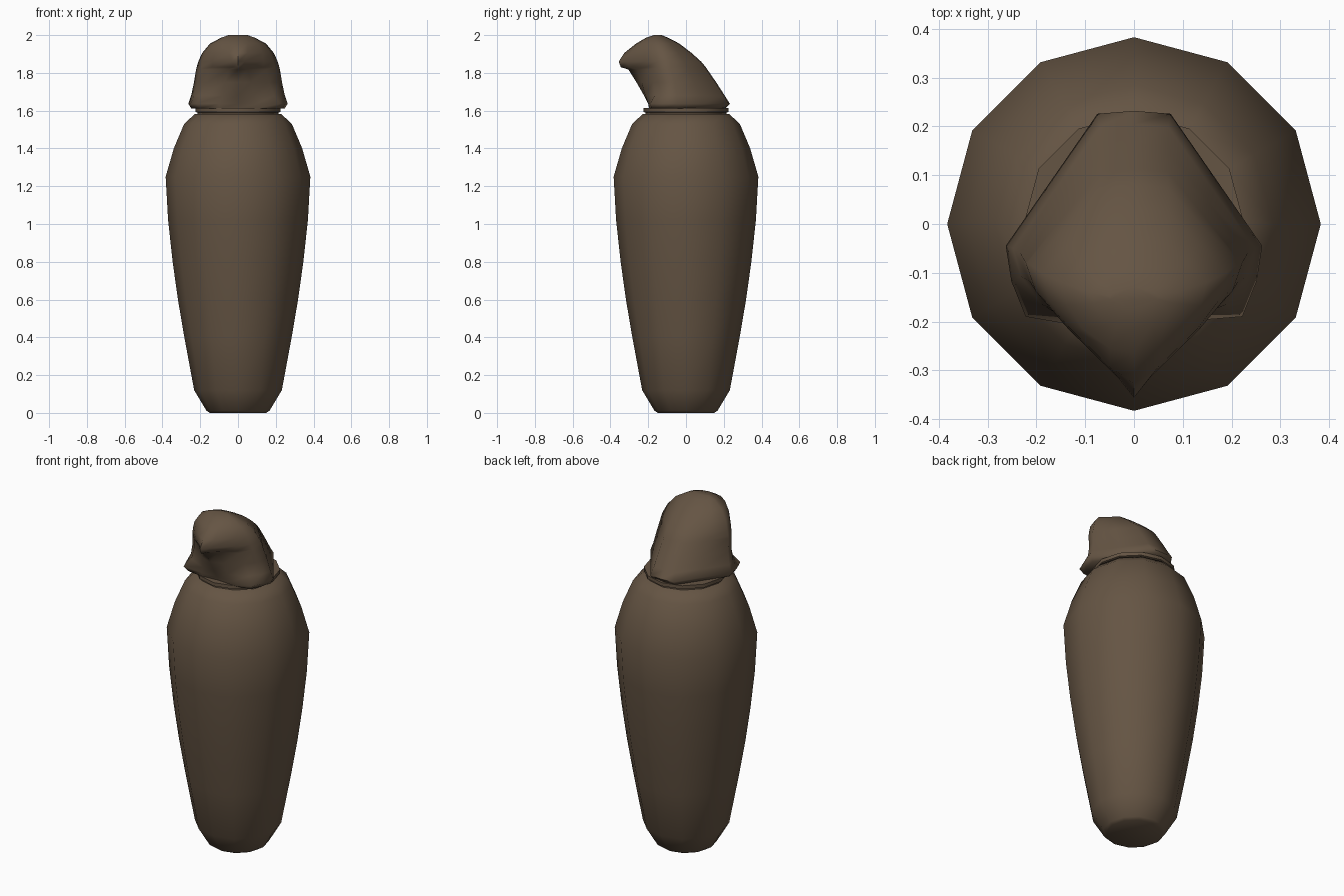
import bpy, math

stone = bpy.data.materials.new("brown_stone")
stone.diffuse_color = (0.13, 0.09, 0.057, 1)


def loft(name, rings, angle):
    """Skin closed rings (equal point counts, counter-clockwise, bottom to top)."""
    n = len(rings[0])
    verts = [p for r in rings for p in r]
    faces = [tuple(reversed(range(n))),
             tuple(range(len(verts) - n, len(verts)))]
    for i in range(len(rings) - 1):
        for j in range(n):
            k = (j + 1) % n
            faces.append((i * n + j, i * n + k, (i + 1) * n + k, (i + 1) * n + j))
    me = bpy.data.meshes.new(name)
    me.from_pydata(verts, [], faces)
    me.materials.append(stone)
    ob = bpy.data.objects.new(name, me)
    bpy.context.collection.objects.link(ob)
    bpy.ops.object.select_all(action='DESELECT')
    ob.select_set(True)
    bpy.context.view_layer.objects.active = ob
    bpy.ops.object.shade_smooth_by_angle(angle=math.radians(angle))
    return ob


def lathe(name, profile, angle=50):
    ring = lambda r, z: [(r * math.cos(a * math.pi / 6), r * math.sin(a * math.pi / 6), z)
                         for a in range(12)]
    return loft(name, [ring(r, z) for r, z in profile], angle)


# Twelve-sided jar body
lathe("jar_body", [(0.15, 0), (0.167, 0.012), (0.232, 0.12), (0.284, 0.4), (0.318, 0.6),
                   (0.346, 0.8), (0.37, 1.02), (0.383, 1.25), (0.34, 1.4),
                   (0.285, 1.53), (0.228, 1.583)])

# Neck rim under the lid
lathe("neck_rim", [(0.215, 1.57), (0.215, 1.59), (0.226, 1.594), (0.226, 1.614)], 40)

# Bird-head lid: z, front y, beak side x/y, cheek x/y, widest x/y, back corner x, back y
levels = [
    (1.612, -0.185, 0.10, -0.195, 0.20, -0.18, 0.248, -0.05, 0.075, 0.21),
    (1.637, -0.195, 0.10, -0.20, 0.222, -0.19, 0.263, -0.045, 0.075, 0.232),
    (1.68, -0.222, 0.08, -0.215, 0.19, -0.165, 0.248, -0.05, 0.07, 0.205),
    (1.75, -0.262, 0.07, -0.235, 0.165, -0.175, 0.233, -0.06, 0.07, 0.16),
    (1.818, -0.305, 0.05, -0.26, 0.15, -0.195, 0.222, -0.08, 0.07, 0.113),
    (1.830, -0.345, 0.028, -0.30, 0.135, -0.21, 0.219, -0.08, 0.07, 0.105),
    (1.86, -0.356, 0.033, -0.315, 0.135, -0.215, 0.210, -0.085, 0.07, 0.08),
    (1.905, -0.327, 0.05, -0.293, 0.13, -0.215, 0.19, -0.10, 0.07, 0.03),
    (1.955, -0.265, 0.05, -0.255, 0.105, -0.215, 0.148, -0.12, 0.065, -0.035),
    (1.986, -0.212, 0.035, -0.205, 0.07, -0.185, 0.09, -0.14, 0.05, -0.095),
    (2.0, -0.17, 0.02, -0.168, 0.04, -0.16, 0.05, -0.148, 0.03, -0.128),
]
rings = []
for z, yf, bx, by, cx, cy, w, wy, kx, yb in levels:
    ky = yb - 0.006
    mx = cx + (w - cx) * 0.72
    half = [(bx, by), (cx, cy), (mx, (cy + wy) / 2), (w, wy),
            ((w + kx) / 2, (wy + ky) / 2), (kx, ky)]
    rings.append([(0, yf, z)] + [(x, y, z) for x, y in half] + [(0, yb, z)]
                 + [(-x, y, z) for x, y in reversed(half)])
loft("bird_head_lid", rings, 60)
